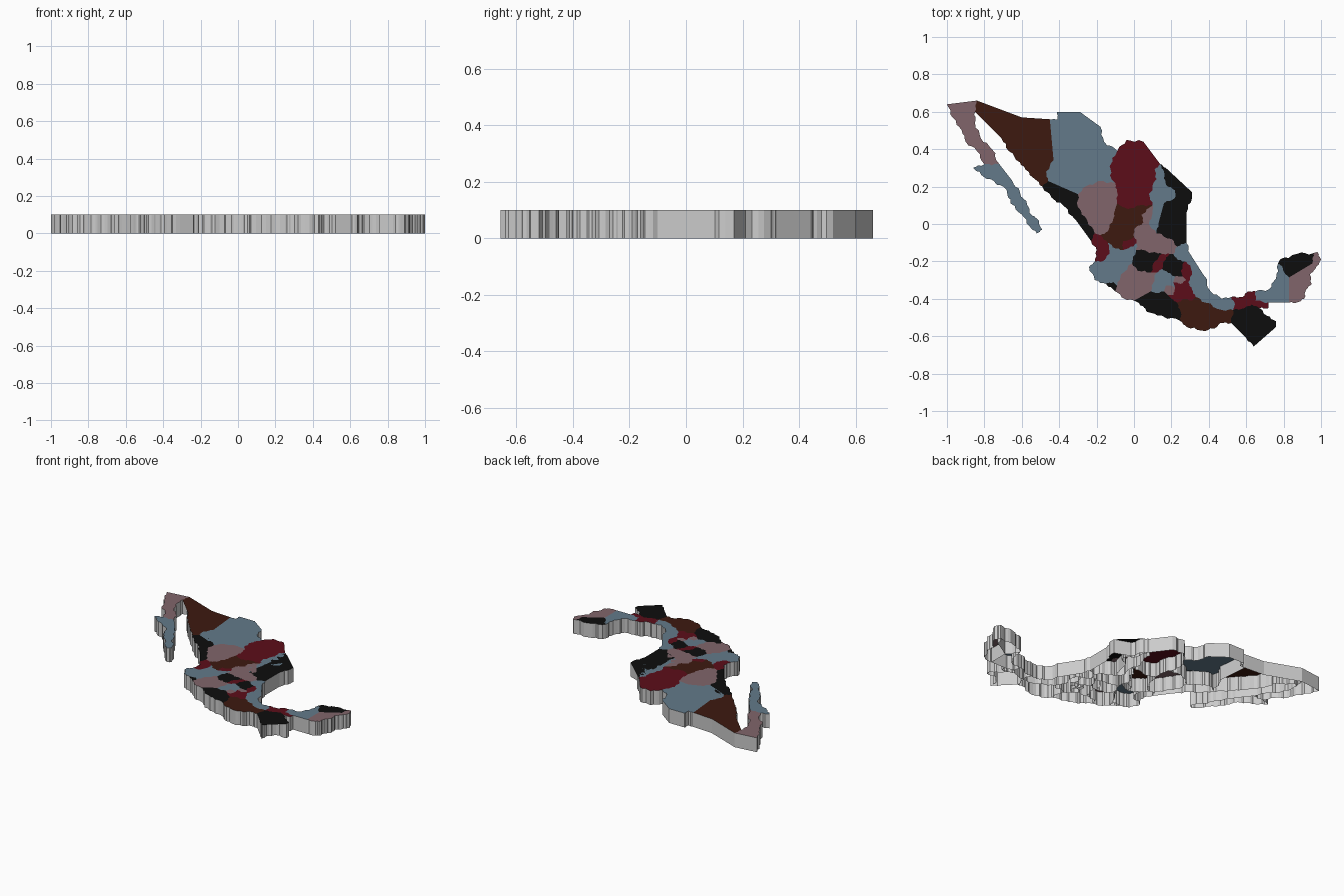
import bpy, bmesh, math
from mathutils import Vector

if "Cube" in bpy.data.objects:
    bpy.data.objects.remove(bpy.data.objects["Cube"])

HEIGHT = 0.10


def material(name, rgb):
    m = bpy.data.materials.new(name)
    m.diffuse_color = (*rgb, 1)
    m.use_nodes = True
    m.node_tree.nodes["Principled BSDF"].inputs["Base Color"].default_value = m.diffuse_color
    return m


MAUVE = material("mauve", (0.22, 0.13, 0.145))
BLUE = material("slate_blue", (0.125, 0.195, 0.255))
BROWN = material("brown", (0.047, 0.010, 0.005))
RED = material("dark_red", (0.107, 0.004, 0.010))
BLACK = material("black", (0.004, 0.004, 0.004))


def rough_edge(a, b):
    """Start point plus jagged in-between points; neighbours sharing the edge get the same ones."""
    lo, hi = min(a, b), max(a, b)
    p, q = Vector(lo), Vector(hi)
    d = q - p
    pts = []
    if 3.5 < d.length < 11:
        phase = lo[0] * 7.9 + lo[1] * 6.1 + hi[0] * 3.1 + hi[1]
        side = Vector((-d.y, d.x))
        pts = [p + d * t + side * 0.08 * math.sin(phase + 9 * t) for t in (0.3, 0.5, 0.72)]
    if (lo, hi) != (a, b):
        pts.reverse()
    return [Vector(a)] + pts


def add_mesh(name, bm, mat=None):
    me = bpy.data.meshes.new(name)
    bm.to_mesh(me)
    bm.free()
    if mat:
        me.materials.append(mat)
    bpy.context.collection.objects.link(bpy.data.objects.new(name, me))


def region(name, mat, corners):
    """Coloured top plate with a grey skirt open at the bottom; corners in hundredths."""
    area = sum(a[0] * b[1] - b[0] * a[1] for a, b in zip(corners, corners[1:] + corners[:1]))
    if area < 0:
        corners = corners[::-1]
    ring = []
    for a, b in zip(corners, corners[1:] + corners[:1]):
        ring += [v / 100 for v in rough_edge(a, b)]
    top = bmesh.new()
    top.faces.new([top.verts.new((v.x, v.y, HEIGHT)) for v in ring])
    bmesh.ops.triangulate(top, faces=top.faces[:])
    add_mesh(name + "_top", top, mat)
    wall = bmesh.new()
    low = [wall.verts.new((v.x, v.y, 0)) for v in ring]
    high = [wall.verts.new((v.x, v.y, HEIGHT)) for v in ring]
    for i in range(len(ring)):
        j = (i + 1) % len(ring)
        wall.faces.new((low[i], low[j], high[j], high[i]))
    add_mesh(name + "_walls", wall)


# North-west peninsula
region("peninsula_north", MAUVE, [(-100, 64), (-84, 66), (-85, 60), (-85, 54), (-82, 46), (-76, 40),
       (-72, 32), (-80, 32), (-84, 39), (-90, 44), (-92, 50), (-97, 57)])
region("peninsula_south", BLUE, [(-80, 32), (-72, 32), (-65, 23), (-61, 17), (-57, 10), (-55, 5),
       (-52, 3), (-49, -3), (-52, -5), (-56, -1), (-60, 5), (-66, 11), (-68, 18), (-75, 23),
       (-80, 25), (-86, 30)])

# Northern regions
region("north_west_coast", BROWN, [(-85, 60), (-84, 66), (-60, 57), (-45, 56), (-44, 45), (-43, 34),
       (-47, 28), (-46, 23), (-49, 20), (-53, 24), (-58, 29), (-61, 33), (-67, 39), (-71, 46),
       (-73, 54), (-79, 57), (-82, 61)])
region("north_plateau", BLUE, [(-45, 56), (-41, 56), (-41, 60), (-29, 60), (-18, 52), (-16, 44),
       (-9, 39), (-13, 31), (-12, 24), (-10, 22), (-19, 23), (-26, 20), (-30, 16), (-37, 21),
       (-42, 24), (-46, 23), (-47, 28), (-43, 34), (-44, 45)])
region("west_coast", BLACK, [(-49, 20), (-46, 23), (-42, 24), (-37, 21), (-30, 16), (-30, 9),
       (-25, 2), (-21, -5), (-23, -9), (-31, 2), (-38, 10), (-44, 14)])
region("inner_north", MAUVE, [(-30, 16), (-26, 20), (-19, 23), (-10, 22), (-9, 17), (-9, 11),
       (-10, 8), (-11, 3), (-14, -4), (-18, -6), (-21, -5), (-25, 2), (-30, 9)])
region("north_desert", RED, [(-10, 22), (-12, 24), (-13, 31), (-9, 39), (-4, 45), (5, 44), (14, 32),
       (11, 29), (12, 24), (8, 16), (10, 10), (3, 10), (-3, 8), (-9, 11), (-9, 17)])
region("north_east_hills", BLUE, [(8, 16), (12, 24), (11, 29), (14, 32), (16, 28), (17, 21), (22, 18),
       (22, 14), (16, 11), (13, 0), (12, -5), (8, 0), (10, 6), (10, 10)])
region("north_east_coast", BLACK, [(14, 32), (17, 30), (20, 21), (31, 17), (31, 14), (28, 6),
       (28, -10), (23, -12), (20, -8), (12, -5), (13, 0), (16, 11), (22, 14), (22, 18), (17, 21),
       (16, 28)])

# Central regions
region("central_north", BROWN, [(-9, 11), (-3, 8), (3, 10), (10, 10), (4, 5), (5, 1), (0, -3),
       (0, -7), (-4, -9), (-6, -9), (-6, -14), (-10, -13), (-14, -10), (-18, -6), (-14, -4),
       (-11, 3), (-10, 8)])
region("central_east", MAUVE, [(10, 10), (10, 6), (8, 0), (12, -5), (20, -8), (23, -12), (21, -16),
       (19, -16), (15, -16), (11, -15), (1, -14), (2, -10), (0, -7), (0, -3), (5, 1), (4, 5)])
region("small_centre", RED, [(-6, -14), (-6, -9), (-4, -9), (0, -7), (2, -10), (-3, -13)])
region("west_bay", RED, [(-23, -9), (-21, -5), (-18, -6), (-14, -10), (-13, -16), (-17, -20),
       (-21, -20), (-20, -14)])
region("west_centre", BLUE, [(-21, -20), (-17, -20), (-13, -16), (-14, -10), (-10, -13), (-6, -14),
       (-3, -13), (2, -10), (1, -14), (-1, -21), (-7, -27), (-9, -33), (-11, -31), (-15, -32),
       (-21, -30), (-24, -23)])
region("small_west_coast", BLACK, [(-15, -32), (-11, -31), (-9, -33), (-10, -36)])
region("middle_lowland", BLACK, [(1, -14), (11, -15), (15, -16), (11, -20), (9, -26), (2, -25),
       (-1, -21)])
region("south_west_hills", MAUVE, [(-9, -33), (-7, -27), (-1, -21), (2, -25), (9, -26), (12, -26),
       (10, -32), (9, -36), (1, -37), (0, -41), (-5, -40), (-10, -36)])
region("middle_hills", RED, [(9, -26), (11, -20), (15, -16), (19, -16), (16, -20), (15, -24),
       (12, -26)])
region("middle_east_hills", BLACK, [(19, -16), (21, -16), (23, -19), (27, -20), (25, -25), (26, -28),
       (22, -28), (18, -26), (15, -24), (16, -20)])
region("capital_surround", BLUE, [(12, -26), (15, -24), (18, -26), (22, -28), (21, -31), (22, -34),
       (20, -33), (19, -29), (17, -29), (17, -33), (16, -36), (12, -37), (9, -36), (10, -32)])
region("capital", BROWN, [(17, -33), (17, -29), (19, -29), (20, -33)])
region("capital_south", MAUVE, [(16, -36), (17, -33), (20, -33), (22, -34), (21, -38), (18, -38)])
region("small_east", MAUVE, [(21, -31), (22, -28), (26, -28), (28, -30), (25, -32)])
region("east_hills", RED, [(27, -20), (30, -22), (31, -27), (29, -31), (31, -35), (33, -39),
       (31, -41), (27, -40), (23, -42), (20, -40), (18, -38), (21, -38), (22, -34), (21, -31),
       (25, -32), (28, -30), (26, -28), (25, -25)])

# Southern regions
region("south_coast", BLACK, [(0, -41), (1, -37), (9, -36), (12, -37), (16, -36), (18, -38),
       (20, -40), (23, -42), (25, -47), (25, -52), (15, -49), (7, -47), (5, -44)])
region("south_hills", BROWN, [(23, -42), (27, -40), (31, -41), (33, -39), (38, -42), (47, -46),
       (53, -46), (52, -53), (46, -53), (43, -56), (36, -57), (28, -55), (25, -52), (25, -47)])
region("gulf_coast", BLUE, [(21, -16), (23, -12), (28, -10), (30, -16), (37, -27), (41, -36),
       (47, -40), (52, -39), (54, -43), (53, -46), (47, -46), (38, -42), (33, -39), (31, -35),
       (29, -31), (31, -27), (30, -22), (27, -20), (23, -19)])
region("gulf_lowland", RED, [(52, -39), (58, -39), (61, -36), (65, -36), (65, -41), (72, -42),
       (72, -45), (67, -45), (63, -43), (59, -45), (53, -46), (54, -43)])
region("far_south", BLACK, [(53, -46), (59, -45), (63, -43), (67, -45), (71, -49), (76, -52),
       (76, -55), (68, -55), (64, -60), (64, -65.5), (60, -61), (52, -53)])

# Eastern peninsula
region("east_peninsula_west", BLUE, [(65, -36), (72, -35), (76, -29), (77, -21), (83, -28.5),
       (83, -42), (72, -42), (65, -41)])
region("east_peninsula_north", BLACK, [(77, -21), (78, -19), (87, -16), (96, -15.5), (95.5, -21),
       (83, -28.5)])
region("east_peninsula_coast", MAUVE, [(96, -15.5), (98, -15), (100, -19), (97, -24), (94, -27),
       (95, -32), (92, -35), (91, -40), (87, -42), (83, -42), (83, -28.5), (95.5, -21)])
